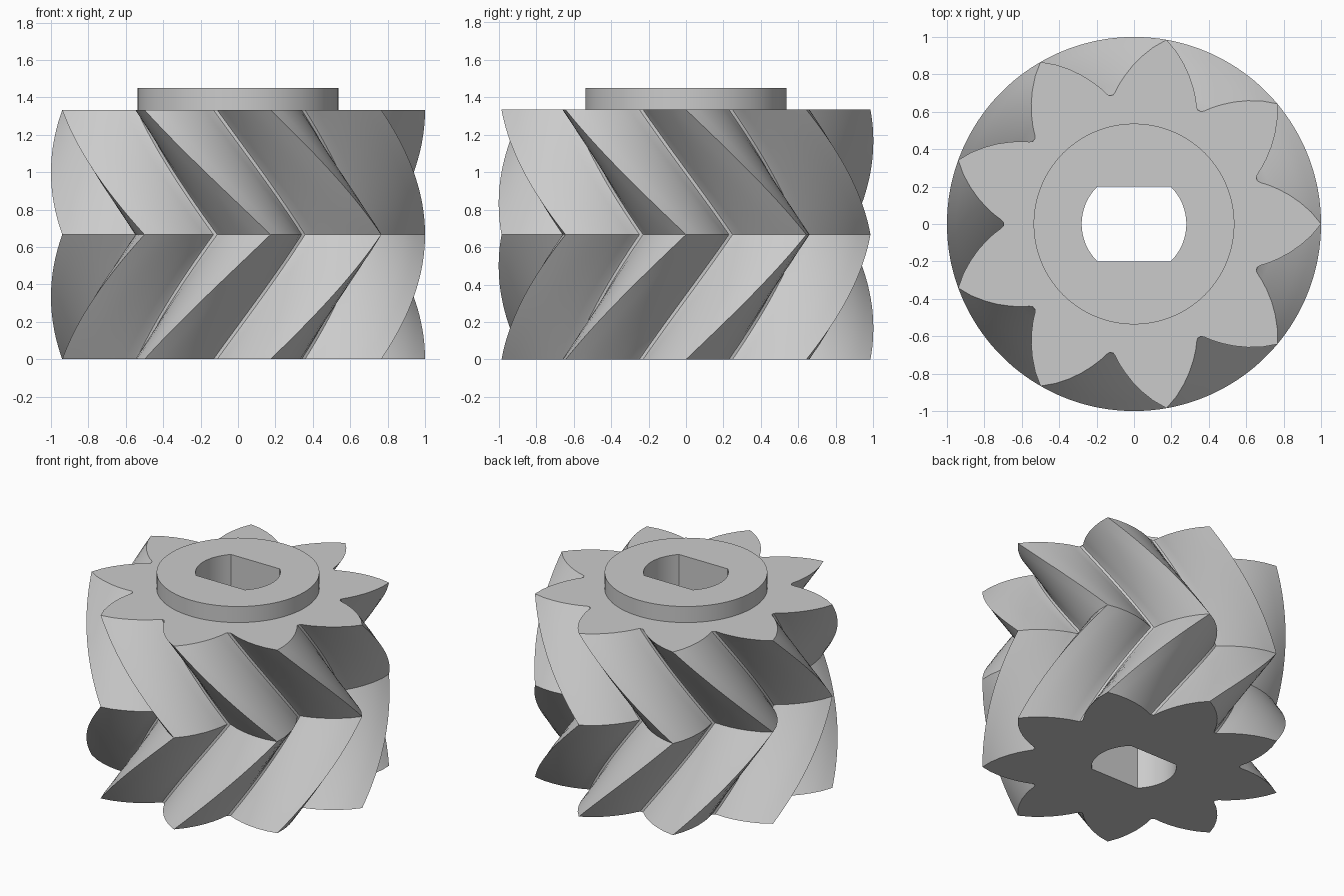
import bpy
import bmesh
from math import sin, cos, asin, pi, radians

if "Cube" in bpy.data.objects:
    bpy.data.objects.remove(bpy.data.objects["Cube"], do_unlink=True)

TEETH = 9
TWIST = radians(40)
MID, TOP, COLLAR_TOP = 0.667, 1.333, 1.45
COLLAR_R, BORE_R, BORE_FLAT = 0.537, 0.28, 0.2
SLICES = 20  # per half

# Half a tooth from tip to root: (radius, degrees from tooth centre)
FLANK = [(1.0, 0), (0.95, 3.8), (0.897, 7.3), (0.846, 10.5), (0.795, 13.5),
         (0.75, 16.1), (0.712, 18.1), (0.699, 19.15)]


def polar(r, a):
    return r * cos(a), r * sin(a)


def tooth_profile():
    """Closed outline of the pointed teeth."""
    half = [(r, radians(d)) for r, d in FLANK]
    tooth = [(r, -a) for r, a in reversed(half[1:])] + half
    return [(r, a + 2 * pi * t / TEETH) for t in range(TEETH) for r, a in tooth]


def bore_profile():
    """Round bore with two opposite flats."""
    lim = asin(BORE_FLAT / BORE_R)
    n = 16
    return [polar(BORE_R, side + lim * (2 * i / n - 1))
            for side in (0, pi) for i in range(n + 1)]


bm = bmesh.new()


def ring(points, z):
    verts = [bm.verts.new((x, y, z)) for x, y in points]
    for i, v in enumerate(verts):
        bm.edges.new((v, verts[(i + 1) % len(verts)]))
    return verts


def wall(low, high):
    n = len(low)
    for i in range(n):
        j = (i + 1) % n
        bm.faces.new((low[i], low[j], high[j], high[i]))


def cap(outer, inner):
    """Flat face between two closed outlines."""
    edges = [bm.edges.get((lp[i - 1], lp[i]))
             for lp in (outer, inner) for i in range(len(lp))]
    bmesh.ops.triangle_fill(bm, edges=edges, use_beauty=True, normal=(0, 0, 1))


# Herringbone teeth: twist forward to mid height, then back
profile = tooth_profile()
layers = []
for s in range(2 * SLICES + 1):
    turn = TWIST * (1 - abs(s / SLICES - 1))
    layers.append(ring([polar(r, a + turn) for r, a in profile],
                       TOP * s / (2 * SLICES)))
for low, high in zip(layers, layers[1:]):
    wall(low, high)

# Collar
circle = [polar(COLLAR_R, 2 * pi * i / 72) for i in range(72)]
collar_low, collar_high = ring(circle, TOP), ring(circle, COLLAR_TOP)
wall(collar_low, collar_high)

# Through bore
bore_low, bore_high = ring(bore_profile(), 0), ring(bore_profile(), COLLAR_TOP)
wall(bore_low, bore_high)

# End faces
cap(layers[0], bore_low)
cap(layers[-1], collar_low)
cap(collar_high, bore_high)

bmesh.ops.recalc_face_normals(bm, faces=bm.faces[:])
mesh = bpy.data.meshes.new("herringbone_gear")
bm.to_mesh(mesh)
bm.free()
gear = bpy.data.objects.new("herringbone_gear", mesh)
bpy.context.collection.objects.link(gear)

# Light grey finish
grey = bpy.data.materials.new("light_grey")
grey.use_nodes = True
colour = (0.6, 0.6, 0.6, 1)
grey.diffuse_color = colour
grey.node_tree.nodes["Principled BSDF"].inputs["Base Color"].default_value = colour
mesh.materials.append(grey)

bpy.ops.object.select_all(action='DESELECT')
gear.select_set(True)
bpy.context.view_layer.objects.active = gear
bpy.ops.object.shade_smooth_by_angle(angle=radians(28))
